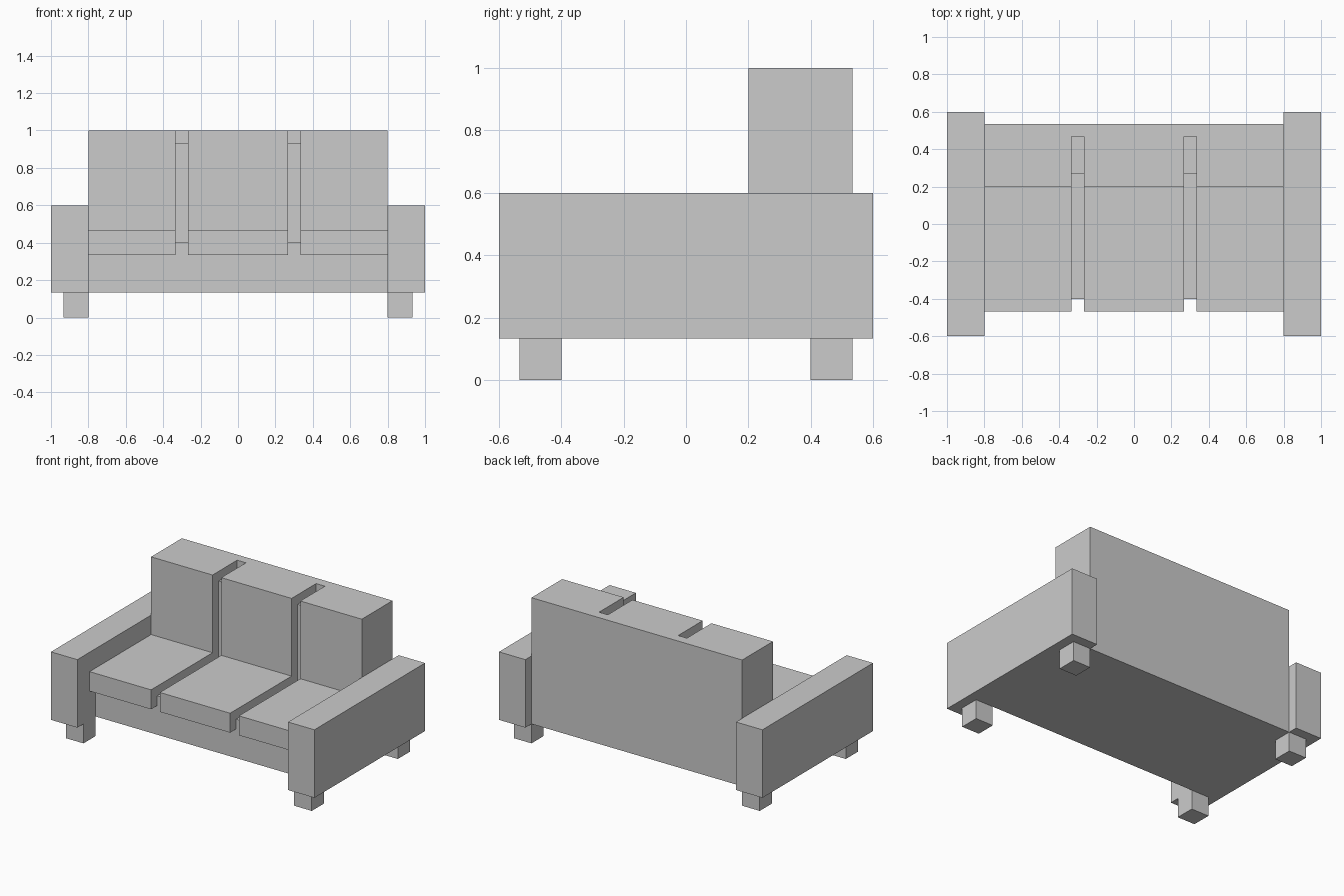
import bpy
import bmesh

if "Cube" in bpy.data.objects:
    bpy.data.objects.remove(bpy.data.objects["Cube"])

U = 1 / 15  # grid module: every size is a whole number of these


def extrude_profile(name, profile, x0, x1):
    """Extrude a (y, z) outline along x; all values in modules."""
    bm = bmesh.new()
    face = bm.faces.new([bm.verts.new((x0 * U, y * U, z * U)) for y, z in profile])
    new = bmesh.ops.extrude_face_region(bm, geom=[face])["geom"]
    verts = [v for v in new if isinstance(v, bmesh.types.BMVert)]
    bmesh.ops.translate(bm, verts=verts, vec=((x1 - x0) * U, 0, 0))
    bmesh.ops.recalc_face_normals(bm, faces=bm.faces)
    mesh = bpy.data.meshes.new(name)
    bm.to_mesh(mesh)
    bm.free()
    obj = bpy.data.objects.new(name, mesh)
    bpy.context.collection.objects.link(obj)
    return obj


def box(name, x, y, z):
    outline = [(y[0], z[0]), (y[1], z[0]), (y[1], z[1]), (y[0], z[1])]
    return extrude_profile(name, outline, *x)


# Frame: base and backrest, with a raised panel along the rear edge
extrude_profile("frame", [(-6, 2), (8, 2), (8, 15), (7, 15), (7, 14),
                          (4, 14), (4, 6), (-6, 6)], -12, 12)

# Cushions: wrap over the frame, overhanging the front, with gaps between
cushion = [(-7, 5), (-6, 5), (-6, 6), (4, 6), (4, 14), (7, 14),
           (7, 15), (3, 15), (3, 7), (-7, 7)]
for side, x0, x1 in (("left", -12, -5), ("middle", -4, 4), ("right", 5, 12)):
    extrude_profile(f"{side}_cushion", cushion, x0, x1)

# Armrests and legs on both sides
for side, s in (("left", -1), ("right", 1)):
    box(f"{side}_armrest", sorted((12 * s, 15 * s)), (-9, 9), (2, 9))
    for end, y in (("front", (-8, -6)), ("back", (6, 8))):
        box(f"{end}_{side}_leg", sorted((12 * s, 14 * s)), y, (0, 2))
